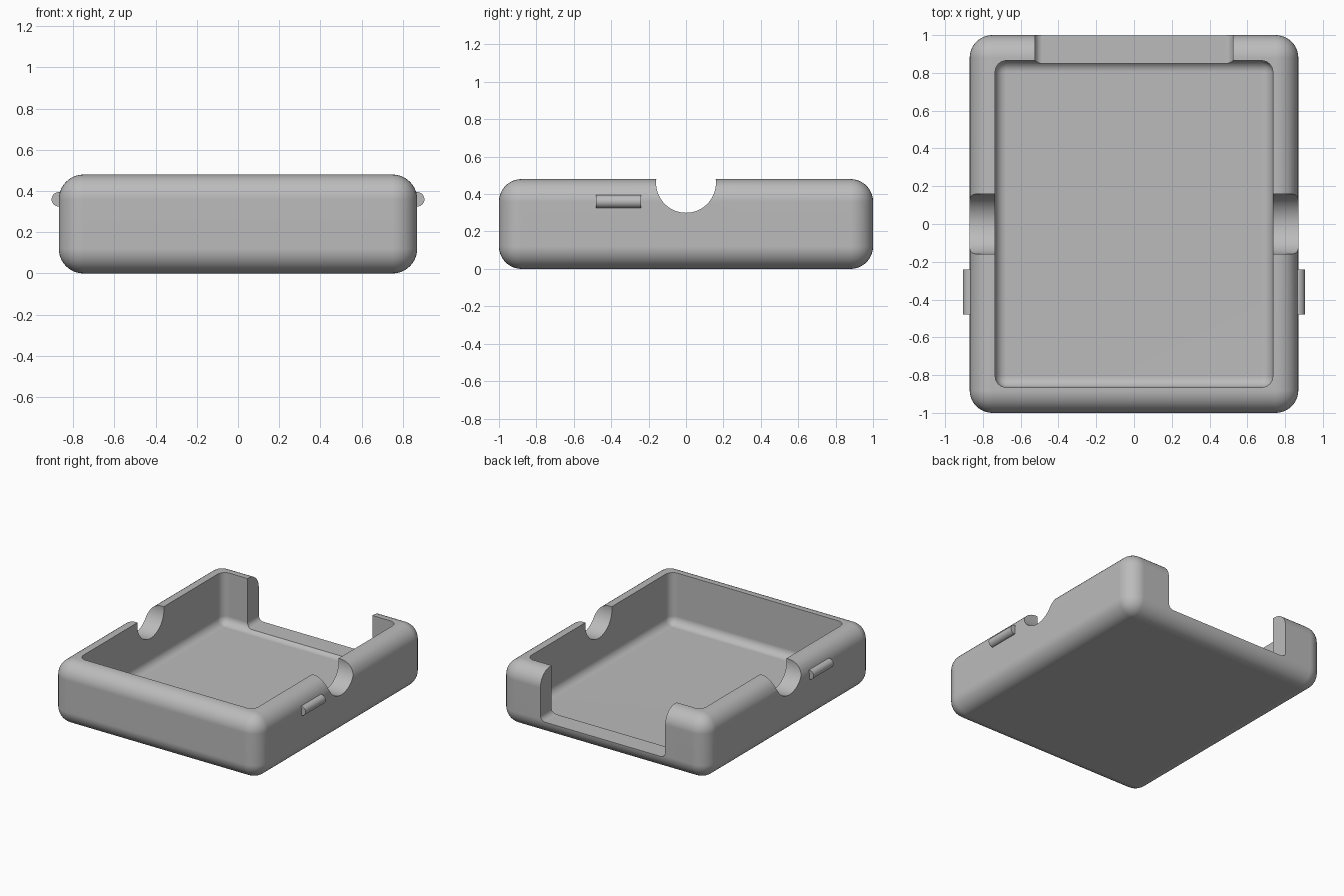
import bpy
import bmesh
import math
from mathutils import Matrix, Vector

default = bpy.data.objects.get("Cube")
if default:
    bpy.data.objects.remove(default, do_unlink=True)

grey = bpy.data.materials.new("plain_grey")
grey.use_nodes = True
colour = (0.5, 0.5, 0.5, 1)
grey.diffuse_color = colour
grey.node_tree.nodes["Principled BSDF"].inputs["Base Color"].default_value = colour


def make_object(name, bm):
    bmesh.ops.recalc_face_normals(bm, faces=bm.faces)
    mesh = bpy.data.meshes.new(name)
    bm.to_mesh(mesh)
    bm.free()
    mesh.materials.append(grey)
    obj = bpy.data.objects.new(name, mesh)
    bpy.context.collection.objects.link(obj)
    return obj


def rounded_box(name, low, high, radius, segments, keep=lambda edge: True):
    """Box between two corners, with the chosen edges rounded."""
    low, high = Vector(low), Vector(high)
    bm = bmesh.new()
    bmesh.ops.create_cube(bm, size=1)
    bmesh.ops.scale(bm, vec=high - low, verts=bm.verts)
    bmesh.ops.translate(bm, vec=(low + high) / 2, verts=bm.verts)
    edges = [e for e in bm.edges if keep(e)]
    bmesh.ops.bevel(bm, geom=edges, offset=radius, segments=segments,
                    profile=0.5, affect='EDGES', clamp_overlap=True)
    return make_object(name, bm)


def rod(name, radius, length, axis, centre, sides=48):
    bm = bmesh.new()
    turn = Matrix.Rotation(math.pi / 2, 4, 'Y' if axis == 'X' else 'X')
    bmesh.ops.create_cone(bm, cap_ends=True, segments=sides, radius1=radius,
                          radius2=radius, depth=length,
                          matrix=Matrix.Translation(centre) @ turn)
    return make_object(name, bm)


def cut(target, cutter):
    """Subtract the cutter and remove it."""
    mod = target.modifiers.new("cut", 'BOOLEAN')
    mod.operation = 'DIFFERENCE'
    mod.solver = 'EXACT'
    mod.object = cutter
    bpy.context.view_layer.update()
    result = target.evaluated_get(bpy.context.evaluated_depsgraph_get())
    mesh = bpy.data.meshes.new_from_object(result)
    target.modifiers.clear()
    target.data = mesh
    bpy.data.objects.remove(cutter, do_unlink=True)


def shade(obj):
    bpy.ops.object.select_all(action='DESELECT')
    obj.select_set(True)
    bpy.context.view_layer.objects.active = obj
    bpy.ops.object.shade_smooth_by_angle(angle=math.radians(30))


def along_y(edge):
    a, b = edge.verts
    return abs(a.co.y - b.co.y) > 0.1


# Rounded outer block
tray = rounded_box("tray_body", (-0.87, -1, 0), (0.87, 1, 0.48), 0.12, 10)

# Open cavity with filleted floor and corners
cut(tray, rounded_box("cavity_cutter", (-0.735, -0.865, 0.09),
                      (0.735, 0.865, 0.8), 0.06, 8))

# Wide opening in the back wall
cut(tray, rounded_box("back_opening_cutter", (-0.525, 0.75, 0.11),
                      (0.525, 1.2, 0.8), 0.04, 6, along_y))

# Half-round finger notches through both side walls
cut(tray, rod("finger_notch_cutter", 0.16, 2.4, 'X', (0, 0, 0.46), 64))
shade(tray)
normals = tray.modifiers.new("even_normals", 'WEIGHTED_NORMAL')
normals.keep_sharp = True

# Small half-round catches on the sides
for name, side in (("left_catch", 1), ("right_catch", -1)):
    shade(rod(name, 0.035, 0.24, 'Y', (side * 0.87, -0.36, 0.36), 32))
